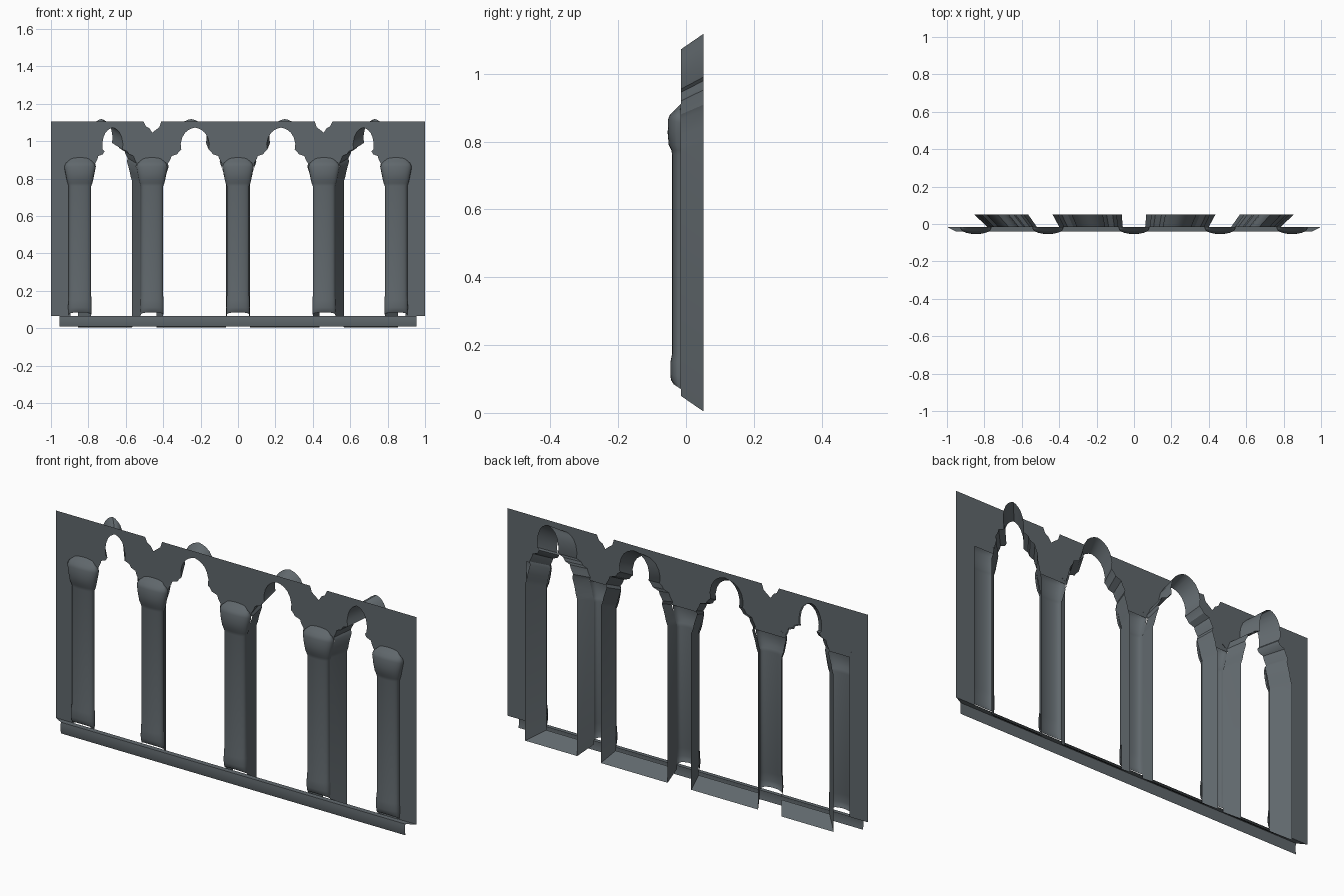
import bpy, bmesh, math
from mathutils import Vector
from mathutils.geometry import tessellate_polygon

if "Cube" in bpy.data.objects:
    bpy.data.objects.remove(bpy.data.objects["Cube"])

Y_FRONT, Y_BACK = -0.015, 0.052
COLUMNS = [-0.845, -0.46, 0.0, 0.46, 0.845]

# Jamb side: (offset from column centre, z); lobe: (fraction of cusp half-span, z)
JAMB = [(.06, .05), (.06, .77), (.068, .79), (.075, .82), (.09, .865), (.085, .88),
        (.10, .905), (.105, .92), (.135, .93), (.145, .945)]
LOBE = [(.86, .955), (.90, .985), (.80, 1.02), (.62, 1.045), (.40, 1.06), (.2, 1.068), (0, 1.072)]
WALL_START = 4  # jamb point where the wall begins above the inner columns

stone = bpy.data.materials.new("dark_stone")
stone.diffuse_color = (.117, .137, .15, 1)
stone.use_nodes = True
stone.node_tree.nodes["Principled BSDF"].inputs["Base Color"].default_value = stone.diffuse_color


def add_object(name, bm, smooth=None):
    mesh = bpy.data.meshes.new(name)
    bm.to_mesh(mesh)
    bm.free()
    mesh.materials.append(stone)
    obj = bpy.data.objects.new(name, mesh)
    bpy.context.collection.objects.link(obj)
    if smooth:
        bpy.ops.object.select_all(action='DESELECT')
        obj.select_set(True)
        bpy.context.view_layer.objects.active = obj
        bpy.ops.object.shade_smooth_by_angle(angle=math.radians(smooth))
    return obj


def sheet(name, rows, closed=False, smooth=None):
    """Open surface lofted through rows of points."""
    bm = bmesh.new()
    grid = [[bm.verts.new(p) for p in row] for row in rows]
    n = len(rows[0])
    for a, b in zip(grid, grid[1:]):
        for i in range(n if closed else n - 1):
            j = (i + 1) % n
            bm.faces.new((a[i], a[j], b[j], b[i]))
    return add_object(name, bm, smooth)


def opening(left, right):
    """Trefoil arch outline between two columns, left foot to right foot."""
    mid, half = (left + right) / 2, (right - left) / 2
    s = half / 0.23
    lean = 0.018 * math.copysign(1, mid) if s < 0.95 else 0  # outer arches lean outwards
    side = [(half - (.06 + (o - .06) * s), z, 0) for o, z in JAMB]
    cusp = side[-1][0]
    side += [(f * cusp, z, lean) for f, z in LOBE]
    return ([(mid + d - w, z) for w, z, d in side]
            + [(mid + d + w, z) for w, z, d in side[-2::-1]])


openings = [opening(a, b) for a, b in zip(COLUMNS, COLUMNS[1:])]

# Front wall with the arch heads cut from its outline and two notches on top
notch = [(-.505, 1.105), (-.492, 1.078), (-.475, 1.07), (-.458, 1.045),
         (-.44, 1.06), (-.42, 1.075), (-.41, 1.105)]
outline = [(-1, .065), (-1, 1.105)] + notch + [(-x, z) for x, z in reversed(notch)]
outline += [(1, 1.105), (1, .065), (.895, .065), (.895, .865)]
for path in reversed(openings):
    outline += path[WALL_START:-WALL_START][::-1]
outline += [(-.895, .865), (-.895, .065)]
bm = bmesh.new()
verts = [bm.verts.new((x, Y_FRONT, z)) for x, z in outline]
for tri in tessellate_polygon([[Vector((x, z, 0)) for x, z in outline]]):
    face = bm.faces.new([verts[i] for i in tri])
    face.normal_update()
    if face.normal.y > 0:
        face.normal_flip()
add_object("front_wall", bm)

# Splayed reveals running back from each opening
for k, path in enumerate(openings):
    back = [(x * 1.09, Y_BACK, .56 + (z - .56) * 1.09) for x, z in path]
    front = [(x, Y_FRONT, z) for x, z in path]
    sheet(f"reveal_{k + 1}", [back, front], closed=True, smooth=30)

# Hollow half-round columns: (z, half width, depth, rise of the front edge)
RINGS = [(.07, .06, .022, .015), (.085, .062, .029, .012), (.11, .063, .031, 0),
         (.15, .062, .031, 0), (.175, .06, .026, 0), (.76, .06, .026, 0),
         (.775, .066, .028, 0), (.79, .07, .036, 0), (.825, .077, .039, 0),
         (.855, .083, .038, .01), (.868, .082, .032, .012), (.88, .076, .019, .012),
         (.895, .055, 0, .017)]
SEG = 14
for k, cx in enumerate(COLUMNS):
    rows = []
    for z, w, d, rise in RINGS:
        row = []
        for i in range(SEG + 1):
            t = math.pi * i / SEG
            bulge = max(0, math.sin(t)) ** 0.7
            row.append((cx - w * math.cos(t), Y_FRONT - d * bulge, z + rise * bulge))
        rows.append(row)
    sheet(f"column_{k + 1}", rows, smooth=50)

# Sill: mitred ledge with a slightly rounded front face
SILL = [(.955, -.037, .008), (.955, -.041, .025), (.955, -.041, .05),
        (.955, -.039, .065), (1.0, Y_FRONT, .066)]
sheet("sill", [[(-x, y, z), (x, y, z)] for x, y, z in SILL], smooth=40)
